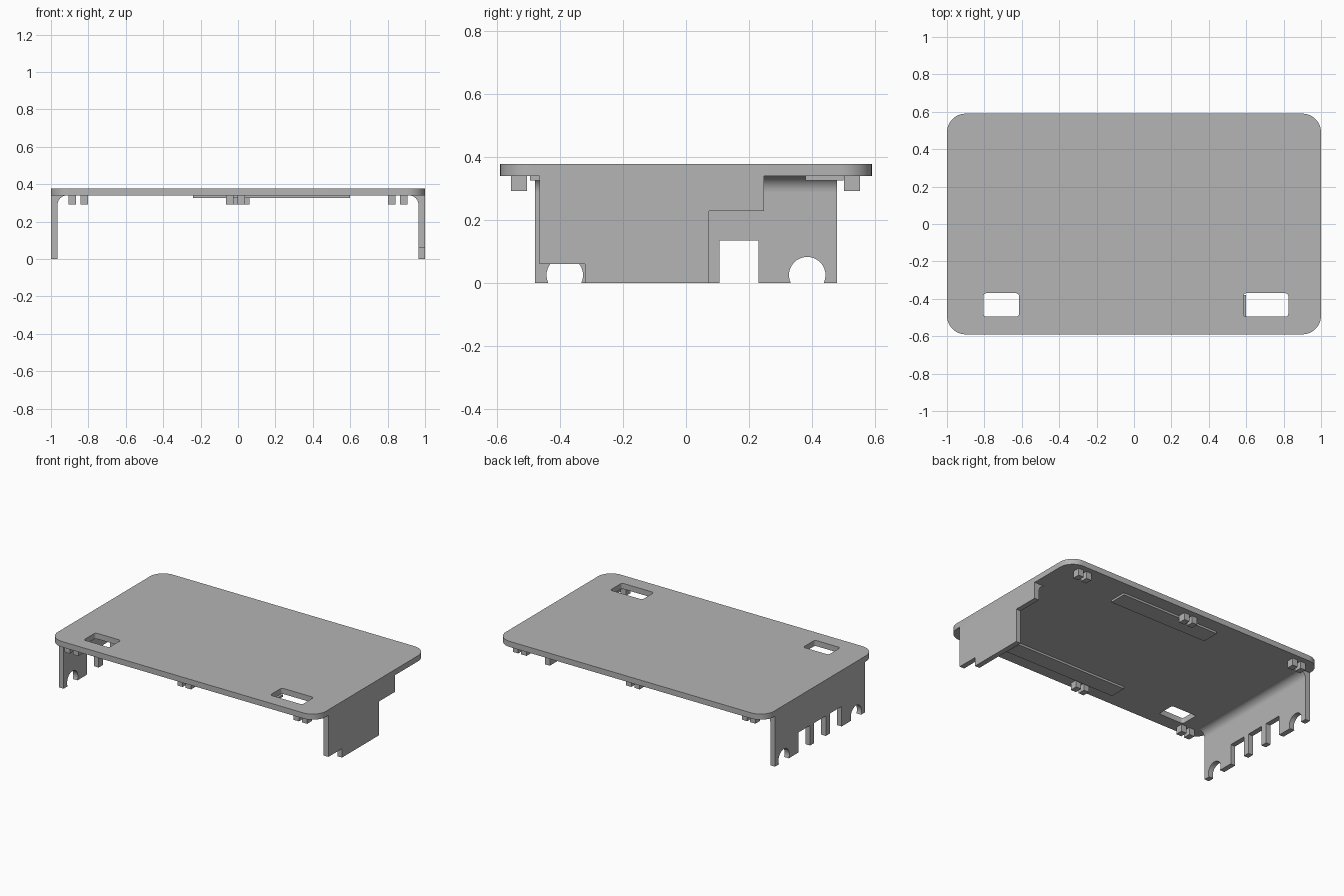
import bpy
import bmesh
from math import sin, cos, pi, asin, radians

if "Cube" in bpy.data.objects:
    bpy.data.objects.remove(bpy.data.objects["Cube"], do_unlink=True)

grey = bpy.data.materials.new("plain grey")
grey.use_nodes = True
colour = (0.46, 0.46, 0.46, 1)
grey.diffuse_color = colour
grey.node_tree.nodes["Principled BSDF"].inputs["Base Color"].default_value = colour

UNDER, TOP = 0.34, 0.378   # faces of the top plate
WALL = 0.035               # wall thickness


def arc(cx, cy, r, start, end, steps):
    angles = [start + (end - start) * i / steps for i in range(steps + 1)]
    return [(cx + r * cos(a), cy + r * sin(a)) for a in angles]


def rounded(x0, x1, y0, y1, r, steps):
    corners = [(x1 - r, y1 - r), (x0 + r, y1 - r), (x0 + r, y0 + r), (x1 - r, y0 + r)]
    return [p for i, (x, y) in enumerate(corners)
            for p in arc(x, y, r, i * pi / 2, (i + 1) * pi / 2, steps)]


def prism(name, loops, axis, lo, hi):
    """Fill the outlines (inner ones are holes) and extrude them along an axis."""
    def place(a, b, c):
        return {"x": (c, a, b), "y": (a, c, b), "z": (a, b, c)}[axis]
    bm = bmesh.new()
    edges = []
    for loop in loops:
        verts = [bm.verts.new(place(a, b, lo)) for a, b in loop]
        edges += [bm.edges.new((v, verts[i - 1])) for i, v in enumerate(verts)]
    bmesh.ops.triangle_fill(bm, edges=edges, use_beauty=True)
    new = bmesh.ops.extrude_face_region(bm, geom=bm.faces[:], use_keep_orig=True)["geom"]
    moved = [v for v in new if isinstance(v, bmesh.types.BMVert)]
    bmesh.ops.translate(bm, verts=moved, vec=place(0, 0, hi - lo))
    bmesh.ops.recalc_face_normals(bm, faces=bm.faces[:])
    mesh = bpy.data.meshes.new(name)
    bm.to_mesh(mesh)
    bm.free()
    mesh.materials.append(grey)
    obj = bpy.data.objects.new(name, mesh)
    bpy.context.collection.objects.link(obj)
    bpy.ops.object.select_all(action="DESELECT")
    obj.select_set(True)
    bpy.context.view_layer.objects.active = obj
    bpy.ops.object.shade_smooth_by_angle(angle=radians(30))
    return obj


def block(name, x0, x1, y0, y1, z0, z1):
    prism(name, [[(x0, y0), (x1, y0), (x1, y1), (x0, y1)]], "z", z0, z1)


# Top plate with two slots
prism("top_plate", [
    rounded(-1, 1, -0.59, 0.59, 0.1, 12),
    rounded(-0.805, -0.615, -0.495, -0.37, 0.015, 4),
    rounded(0.585, 0.825, -0.495, -0.37, 0.015, 4),
], "z", UNDER, TOP)

# Wall with round and square cable notches along its lower edge
dip = asin(0.025 / 0.058)
outline = [(-0.48, UNDER), (-0.48, 0)]
outline += arc(-0.385, 0.025, 0.058, pi + dip, -dip, 20)
for y in (-0.168, 0, 0.168):
    outline += [(y - 0.062, 0), (y - 0.062, 0.135), (y + 0.062, 0.135), (y + 0.062, 0)]
outline += arc(0.385, 0.025, 0.058, pi + dip, -dip, 20)
outline += [(0.48, 0), (0.48, UNDER)]
prism("notched_wall", [outline], "x", -1, -1 + WALL)

# Wall with a stepped back edge
prism("stepped_wall", [[
    (-0.465, UNDER), (-0.465, 0.06), (-0.32, 0.06), (-0.32, 0), (0.073, 0),
    (0.073, 0.228), (0.247, 0.228), (0.247, UNDER),
]], "x", 1 - WALL, 1)

# Fillets where the walls meet the plate
for side, y0, y1 in ((-1, -0.48, 0.48), (1, -0.465, 0.247)):
    r = 0.05
    inner = 1 - WALL
    curve = arc(inner - r, UNDER - r, r, 0, pi / 2, 10)
    profile = [(side * x, z) for x, z in [(inner, UNDER)] + curve]
    prism("wall_fillet", [profile], "y", y0, y1)

# Thin pads under the plate
block("front_pad", -0.24, 0.6, -0.495, -0.38, 0.326, UNDER)
block("back_pad", -0.24, 0.5, 0.38, 0.5, 0.326, UNDER)

# Pairs of pegs along the front and back edges
for label, y, middle in (("front", -0.53, -0.013), ("back", 0.527, 0.01)):
    for x in (-0.854, middle, 0.854):
        for offset in (-0.031, 0.031):
            c = x + offset
            block(label + "_peg", c - 0.02, c + 0.02, y - 0.025, y + 0.025, 0.292, UNDER)
